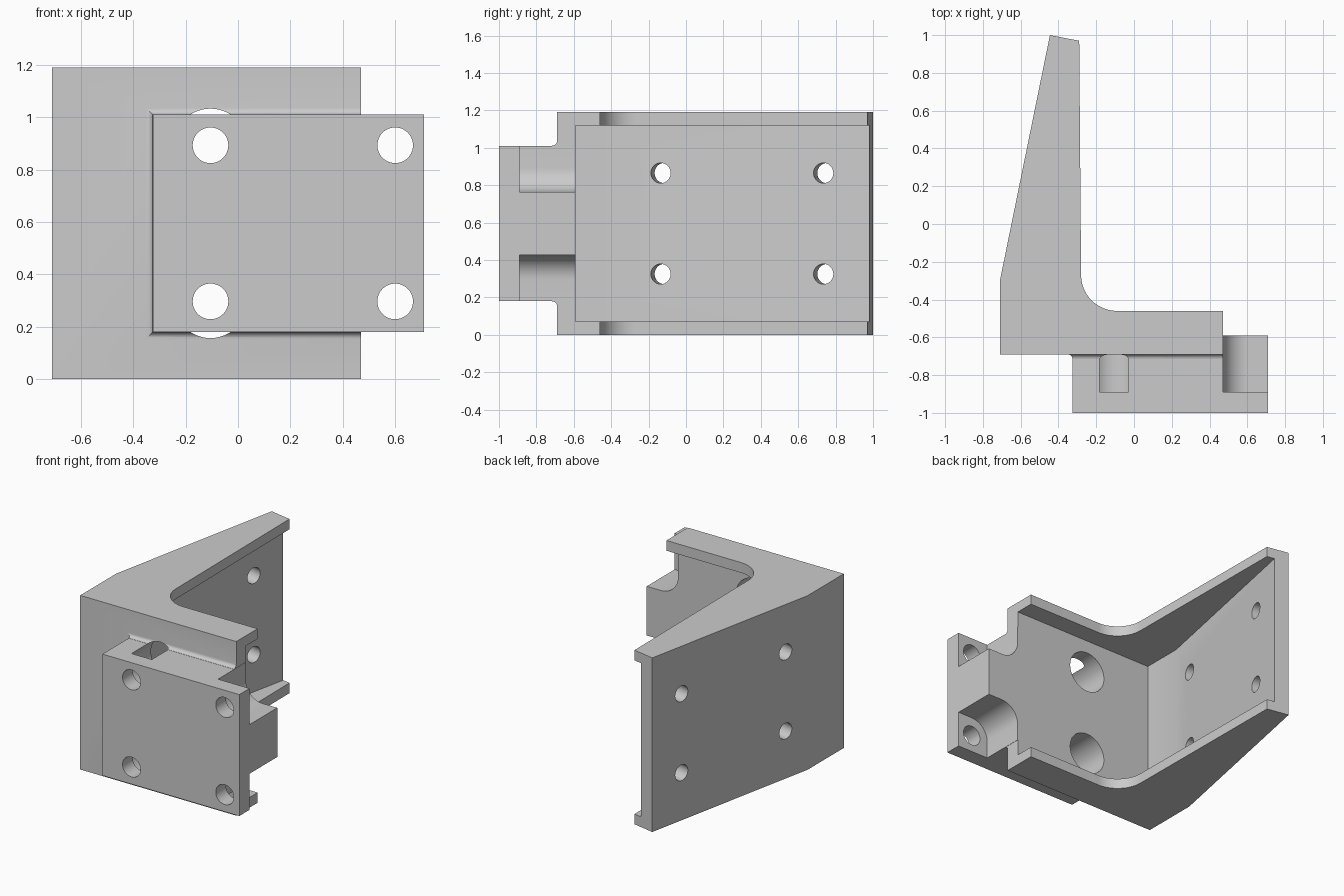
import bpy, bmesh
from math import sin, cos, pi, radians
from mathutils import Vector, Matrix

if "Cube" in bpy.data.objects:
    bpy.data.objects.remove(bpy.data.objects["Cube"])


def make(name, bm):
    bmesh.ops.recalc_face_normals(bm, faces=bm.faces)
    me = bpy.data.meshes.new(name)
    bm.to_mesh(me)
    bm.free()
    ob = bpy.data.objects.new(name, me)
    bpy.context.collection.objects.link(ob)
    return ob


def loft(name, rings):
    """Closed solid through a list of equal-length point rings."""
    bm = bmesh.new()
    vs = [[bm.verts.new(p) for p in r] for r in rings]
    n = len(vs[0])
    for a, b in zip(vs, vs[1:]):
        for i in range(n):
            j = (i + 1) % n
            bm.faces.new((a[i], a[j], b[j], b[i]))
    bm.faces.new(vs[0])
    bm.faces.new(vs[-1])
    return make(name, bm)


def prism_z(name, pts, z0, z1):
    return loft(name, [[(x, y, z) for x, y in pts] for z in (z0, z1)])


def prism_y(name, pts, y0, y1):
    return loft(name, [[(x, y, z) for x, z in pts] for y in (y0, y1)])


def rect(x0, x1, z0, z1):
    return [(x0, z0), (x1, z0), (x1, z1), (x0, z1)]


def rod(name, centre, axis, r, length):
    bm = bmesh.new()
    m = Matrix.Translation(centre) @ Vector(axis).to_track_quat('Z', 'Y').to_matrix().to_4x4()
    bmesh.ops.create_cone(bm, cap_ends=True, segments=48, radius1=r, radius2=r,
                          depth=length, matrix=m)
    return make(name, bm)


def combine(target, tool, op):
    tool.hide_render = True
    mod = target.modifiers.new(op, 'BOOLEAN')
    mod.operation, mod.object, mod.solver = op, tool, 'EXACT'
    bpy.context.view_layer.objects.active = target
    bpy.ops.object.modifier_apply(modifier=mod.name)
    bpy.data.objects.remove(tool)


MID = 0.595                      # mirror height
HOLES_Z = (0.297, 0.893)

# L-shaped bracket with rounded inner corner
arc = [(-0.09 - 0.19 * sin(t), -0.27 - 0.19 * cos(t))
       for t in (pi / 2 * (1 - i / 16) for i in range(17))]
bracket = prism_z("bracket", [(-0.71, -0.69), (-0.71, -0.30), (-0.445, 1.0), (-0.29, 0.97)]
                  + arc + [(0.47, -0.46), (0.47, -0.69)], 0, 2 * MID)

# front mounting block and the small fillet around its root
combine(bracket, prism_y("block", rect(-0.325, 0.71, 0.18, 1.01), -1.0, -0.55), 'UNION')
flare = []
for i in range(7):
    t = pi / 2 * i / 6
    e = 0.001 + 0.025 * (1 - cos(t))
    y = -0.716 + 0.026 * sin(t)
    flare.append([(x, y, z) for x, z in rect(-0.325 - e, 0.47, 0.18 - e, 1.01 + e)])
flare.append([(x, -0.65, z) for x, y, z in flare[-1]])
combine(bracket, loft("fillet", flare), 'UNION')

# pocket leaving thin walls and top and bottom rims
combine(bracket, prism_z("pocket", [(-0.61, -0.59), (-0.61, -0.31), (-0.322, 1.09),
                                    (1.0, 1.09), (1.0, -0.59)], 0.07, 1.12), 'DIFFERENCE')

# rounded corner notches, screw holes and counterbores, mirrored in height
for s, z in zip((-1, 1), HOLES_Z):
    notch = [(0.601 - 0.129 * cos(t), z - s * 0.13 * sin(t))
             for t in (pi / 2 * i / 12 for i in range(13))]
    notch += [(0.8, z - s * 0.13), (0.8, MID + s * 0.46), (0.472, MID + s * 0.46)]
    combine(bracket, prism_y("notch", notch, -0.89, -0.5), 'DIFFERENCE')
    combine(bracket, rod("counterbore", (-0.105, -0.695, z), (0, 1, 0), 0.14, 0.39), 'DIFFERENCE')
    for x in (-0.105, 0.6):
        combine(bracket, rod("screw_hole", (x, -0.95, z), (0, 1, 0), 0.068, 0.3), 'DIFFERENCE')

# four holes square to the sloping plate
slope = Vector((0.265, 1.3, 0)).normalized()
normal = Vector((slope.y, -slope.x, 0))
for y in (-0.115, 0.755):
    for z in (0.325, 0.865):
        c = Vector((-0.71 + (y + 0.30) * 0.265 / 1.3, y, z)) + normal * 0.05
        combine(bracket, rod("plate_hole", c, normal, 0.054, 0.2), 'DIFFERENCE')

bpy.ops.object.select_all(action='DESELECT')
bracket.select_set(True)
bpy.context.view_layer.objects.active = bracket
bpy.ops.object.shade_smooth_by_angle(angle=radians(25))
